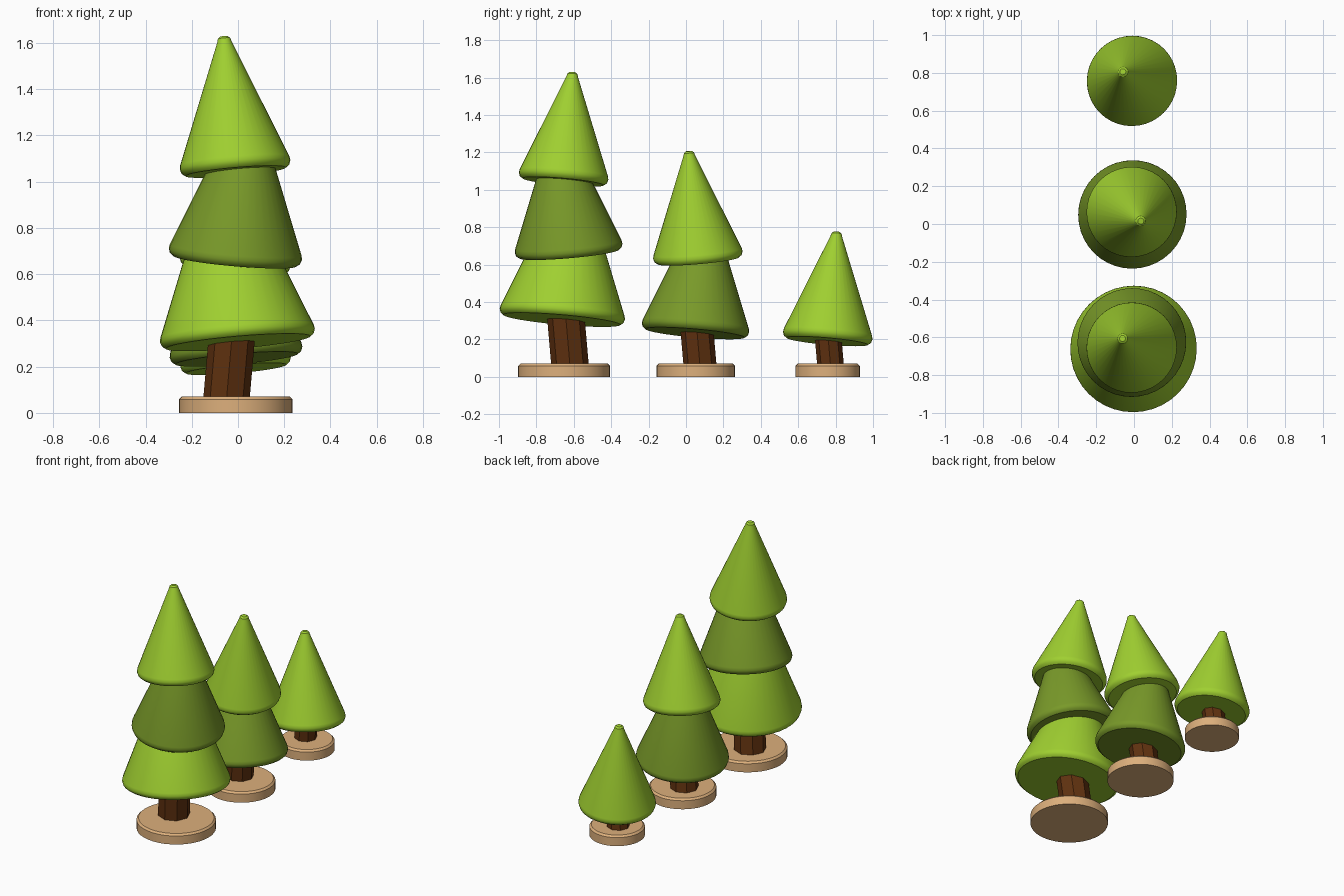
import bpy, bmesh, math
from mathutils import Vector, Matrix

if "Cube" in bpy.data.objects:
    bpy.data.objects.remove(bpy.data.objects["Cube"])

def material(name, rgb):
    m = bpy.data.materials.new(name)
    m.diffuse_color = (*rgb, 1)
    m.use_nodes = True
    m.node_tree.nodes["Principled BSDF"].inputs["Base Color"].default_value = m.diffuse_color
    return m

LIGHT = material("light_green", (0.35, 0.63, 0.03))
DARK = material("dark_green", (0.19, 0.32, 0.022))
BARK = material("bark", (0.12, 0.032, 0.005))
WOOD = material("pale_wood", (0.72, 0.43, 0.20))
LEAN = 0.087   # slope of the alternating tilt, about 5 degrees

def lathe(name, profile, origin, mat, lean=0, segs=40, smooth=True):
    """Spin an (r, z) profile closed at both ends; lean is -1, 0 or +1."""
    bm = bmesh.new()
    rings = []
    for r, z in profile:
        rings.append([bm.verts.new((r * math.cos(2 * math.pi * i / segs),
                                    r * math.sin(2 * math.pi * i / segs), z))
                      for i in range(segs)])
    for a, b in zip(rings, rings[1:]):
        for i in range(segs):
            j = (i + 1) % segs
            bm.faces.new((a[i], a[j], b[j], b[i]))
    bm.faces.new(rings[0][::-1])
    bm.faces.new(rings[-1])
    axis = Vector((lean * LEAN, -lean * LEAN, 1))
    rot = Vector((0, 0, 1)).rotation_difference(axis).to_matrix().to_4x4()
    bm.transform(Matrix.Translation(origin) @ rot)
    mesh = bpy.data.meshes.new(name)
    bm.to_mesh(mesh)
    bm.free()
    mesh.materials.append(mat)
    ob = bpy.data.objects.new(name, mesh)
    bpy.context.collection.objects.link(ob)
    if smooth:
        bpy.ops.object.select_all(action='DESELECT')
        ob.select_set(True)
        bpy.context.view_layer.objects.active = ob
        bpy.ops.object.shade_smooth_by_angle(angle=math.radians(35))
    return ob

def rim(r):
    # softened lower edge shared by every tier
    return [(r - 0.022, 0), (r - 0.006, 0.012), (r, 0.03), (r - 0.003, 0.048)]

def skirt(name, origin, r, height, mat, lean):
    # truncated tier, its top hidden inside the tier above
    lathe(name, rim(r) + [(r - 0.39 * (height - 0.035), height)], origin, mat, lean)

def crown(name, origin, mat, lean):
    # pointed top tier with a rounded tip
    lathe(name, rim(0.24) + [(0.031, 0.566), (0.027, 0.581), (0.016, 0.59)],
          origin, mat, lean)

def base(name, y, r):
    lathe(name, [(r, 0), (r, 0.058), (r - 0.012, 0.07)], (-0.01, y, 0), WOOD)

def trunk(name, origin, r, height):
    lathe(name, [(r, 0), (r, height)], origin, BARK, 1, segs=8, smooth=False)

# Large tree, three tiers
base("large_base", -0.652, 0.246)
trunk("large_trunk", (-0.05, -0.62, 0.06), 0.1, 0.30)
skirt("large_lower_tier", (0.0, -0.664, 0.305), 0.336, 0.42, LIGHT, -1)
skirt("large_middle_tier", (-0.014, -0.625, 0.657), 0.289, 0.45, DARK, 1)
crown("large_top_tier", (-0.01, -0.657, 1.043), LIGHT, -1)

# Medium tree, two tiers
base("medium_base", 0.052, 0.21)
trunk("medium_trunk", (-0.04, 0.075, 0.06), 0.088, 0.24)
skirt("medium_lower_tier", (-0.006, 0.048, 0.233), 0.288, 0.45, DARK, -1)
crown("medium_top_tier", (-0.015, 0.066, 0.621), LIGHT, 1)

# Small tree, single tier
base("small_base", 0.757, 0.172)
trunk("small_trunk", (-0.03, 0.773, 0.06), 0.071, 0.18)
crown("small_top_tier", (-0.008, 0.755, 0.19), LIGHT, -1)
